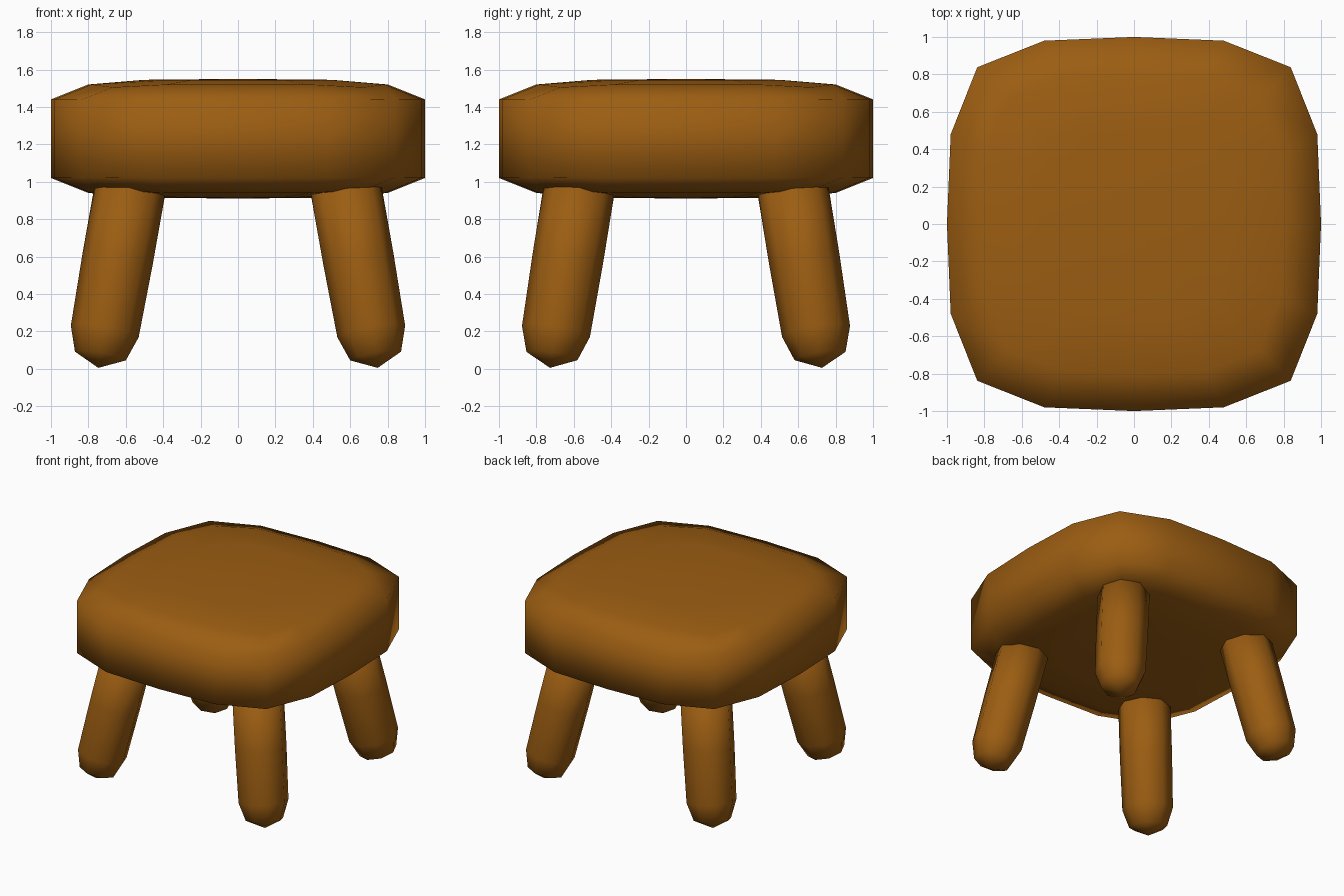
import bpy, bmesh, math
from mathutils import Vector

if "Cube" in bpy.data.objects:
    bpy.data.objects.remove(bpy.data.objects["Cube"])

wood = bpy.data.materials.new("warm brown wood")
wood.diffuse_color = (0.33, 0.11, 0.006, 1)
wood.use_nodes = True
wood.node_tree.nodes["Principled BSDF"].inputs["Base Color"].default_value = wood.diffuse_color


def loft(name, bottom, rings, top):
    """Skin a stack of equal rings and close each end with a fan to a point."""
    bm = bmesh.new()
    vs = [[bm.verts.new(p) for p in r] for r in rings]
    n = len(vs[0])
    b, t = bm.verts.new(bottom), bm.verts.new(top)
    for i in range(n):
        j = (i + 1) % n
        for lo, hi in zip(vs, vs[1:]):
            bm.faces.new((lo[i], lo[j], hi[j], hi[i]))
        bm.faces.new((b, vs[0][j], vs[0][i]))
        bm.faces.new((t, vs[-1][i], vs[-1][j]))
    bmesh.ops.recalc_face_normals(bm, faces=bm.faces)
    for f in bm.faces:
        f.smooth = True
    me = bpy.data.meshes.new(name)
    bm.to_mesh(me)
    bm.free()
    me.materials.append(wood)
    ob = bpy.data.objects.new(name, me)
    bpy.context.collection.objects.link(ob)
    return ob


# Seat: rounded-square cushion, quarter outline turned four times
quarter = [(1.0, 0.0), (0.98, 0.48), (0.838, 0.838), (0.48, 0.98)]
outline = []
for k in range(4):
    for x, y in quarter:
        for _ in range(k):
            x, y = -y, x
        outline.append((x, y))

MID = 1.23


def seat_ring(scale, h, corner_h):
    return [(x * scale, y * scale,
             MID + (corner_h if i % 4 == 2 else h))
            for i, (x, y) in enumerate(outline)]


levels = [(0.5, 0.315, 0.311), (0.8, 0.29, 0.275), (1.0, 0.21, 0.208)]
rings = [seat_ring(s, -h, -c) for s, h, c in levels]
rings += [seat_ring(s, h, c) for s, h, c in reversed(levels)]
loft("seat", (0, 0, MID - 0.32), rings, (0, 0, MID + 0.32))

# Legs: splayed eight-sided posts with rounded feet
for sx, side in ((-1, "left"), (1, "right")):
    for sy, end in ((-1, "front"), (1, "back")):
        foot = Vector((sx * 0.747, sy * 0.727, 0.005))
        head = Vector((sx * 0.565, sy * 0.56, 1.03))
        axis = (head - foot).normalized()
        u = Vector((1, 0, 0))
        u = (u - axis * u.dot(axis)).normalized()
        v = axis.cross(u)

        def leg_ring(d, r):
            return [foot + axis * d
                    + (u * math.cos(a) + v * math.sin(a)) * r
                    for a in (math.tau * i / 8 for i in range(8))]

        loft(f"{end}_{side}_leg", foot,
             [leg_ring(0.065, 0.138), leg_ring(0.2, 0.184),
              leg_ring(0.6, 0.19), leg_ring(1.0, 0.19)], head)
